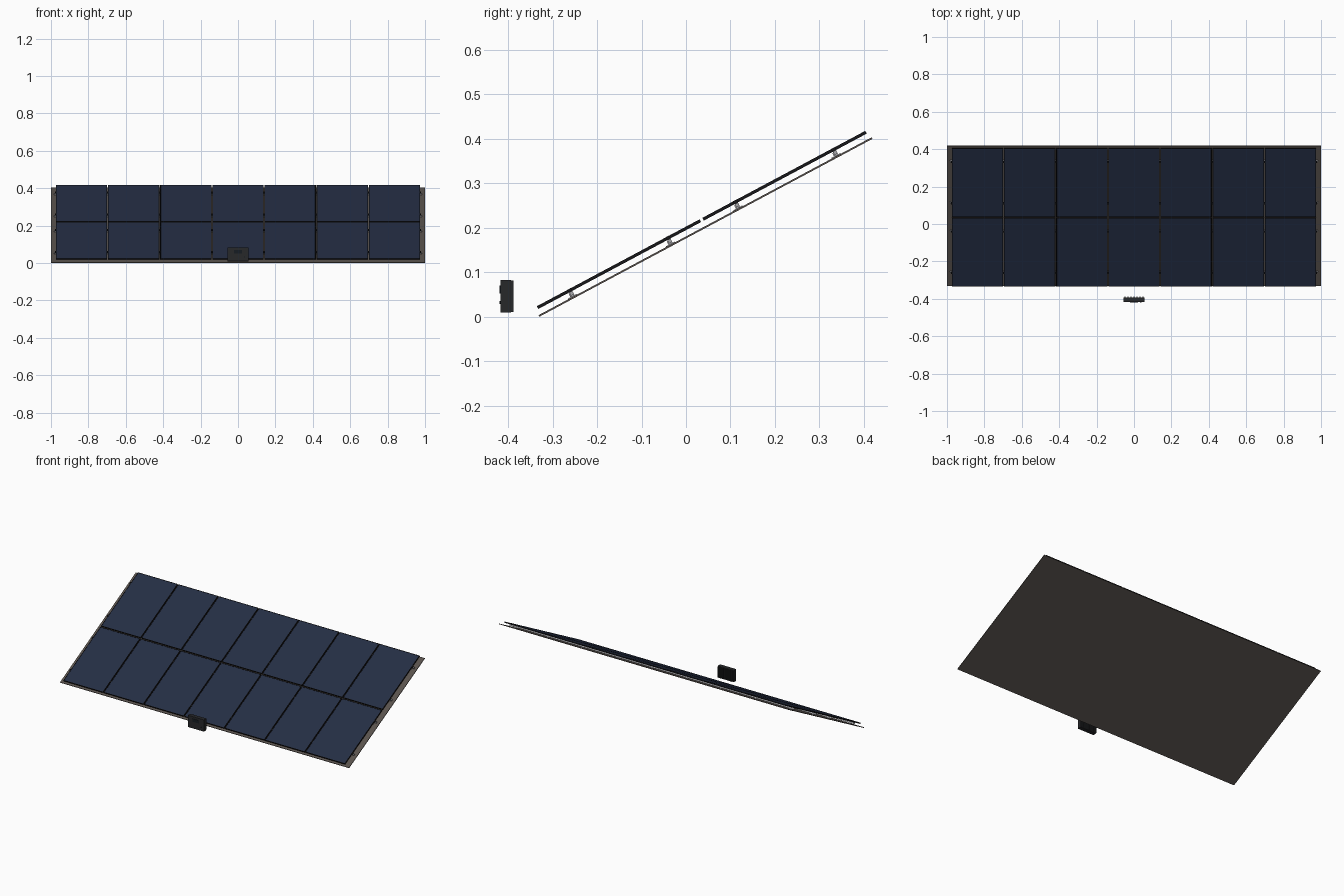
import bpy, bmesh, math
from mathutils import Matrix, Vector

if "Cube" in bpy.data.objects:
    bpy.data.objects.remove(bpy.data.objects["Cube"])

TILT = math.radians(28.1)
ROOF = Matrix.Translation((0, 0.044, 0.2018)) @ Matrix.Rotation(TILT, 4, 'X')


def material(name, rgb):
    m = bpy.data.materials.new(name)
    m.diffuse_color = (*rgb, 1)
    m.use_nodes = True
    m.node_tree.nodes["Principled BSDF"].inputs["Base Color"].default_value = m.diffuse_color
    return m


roof_mat = material("roof_brown", (0.10, 0.085, 0.075))
frame_mat = material("frame_black", (0.008, 0.008, 0.009))
glass_mat = material("cell_blue", (0.018, 0.027, 0.058))
metal_mat = material("rail_metal", (0.40, 0.40, 0.42))
case_mat = material("case_dark", (0.020, 0.021, 0.023))
screen_mat = material("screen_dark", (0.008, 0.012, 0.016))


def finish(name, bm, mats, matrix):
    me = bpy.data.meshes.new(name)
    bm.to_mesh(me)
    bm.free()
    for m in mats:
        me.materials.append(m)
    ob = bpy.data.objects.new(name, me)
    ob.matrix_world = matrix
    bpy.context.collection.objects.link(ob)
    return ob


def add_box(bm, lo, hi):
    lo, hi = Vector(lo), Vector(hi)
    mat = Matrix.Translation((lo + hi) / 2) @ Matrix.Diagonal((*(hi - lo), 1))
    bmesh.ops.create_cube(bm, size=1, matrix=mat)


def boxes(name, spans, mat, matrix=Matrix()):
    bm = bmesh.new()
    for lo, hi in spans:
        add_box(bm, lo, hi)
    return finish(name, bm, [mat], matrix)


# Sloping roof sheet
boxes("roof_sheet", [((-1, -0.4245, -0.002), (1, 0.4245, 0.002))], roof_mat, ROOF)

# Panels: dark frame with a slightly recessed blue face
PITCH, W, L = 0.279, 0.274, 0.415
ROWS = (-0.211, 0.211)
for r, v in enumerate(ROWS):
    for c in range(7):
        u = (c - 3) * PITCH
        bm = bmesh.new()
        add_box(bm, (u - W / 2, v - L / 2, 0.0145), (u + W / 2, v + L / 2, 0.0215))
        bm.normal_update()
        top = max(bm.faces, key=lambda f: f.normal.z)
        bmesh.ops.inset_region(bm, faces=[top], thickness=0.004)
        bmesh.ops.inset_region(bm, faces=[top], thickness=0.0003, depth=-0.0008)
        top.material_index = 1
        finish(f"solar_panel_{r + 1}_{c + 1}", bm, [frame_mat, glass_mat], ROOF)

# Rails, roof feet and clamps, four lines across the slope
rail_lines = [v + s * 0.125 for v in ROWS for s in (-1, 1)]
feet_x = [-0.96 + i * 0.24 for i in range(9)]
seams = [(i - 3.5) * PITCH for i in range(8)]
for i, v in enumerate(rail_lines):
    boxes(f"rail_{i + 1}", [((-0.985, v - 0.004, 0.006), (0.985, v + 0.004, 0.0145))],
          metal_mat, ROOF)
    feet = []
    for x in feet_x:
        feet.append(((x - 0.007, v - 0.013, 0.002), (x + 0.007, v + 0.010, 0.0038)))
        feet.append(((x - 0.007, v - 0.0065, 0.0038), (x + 0.007, v - 0.004, 0.0125)))
        feet.append(((x - 0.003, v - 0.004, 0.0038), (x + 0.003, v + 0.004, 0.006)))
    boxes(f"roof_feet_{i + 1}", feet, metal_mat, ROOF)
    boxes(f"panel_clamps_{i + 1}",
          [((x - 0.0025, v - 0.005, 0.0145), (x + 0.0025, v + 0.005, 0.0218)) for x in seams],
          frame_mat, ROOF)

# Inverter box in front of the low edge
case = boxes("inverter_case", [((-0.056, -0.417, 0.009), (0.056, -0.393, 0.083))], case_mat)
bev = case.modifiers.new("soft_edges", 'BEVEL')
bev.width = 0.0015
bev.segments = 2

# Cooling fins on the back
boxes("inverter_fins",
      [((x - 0.0015, -0.3935, 0.011), (x + 0.0015, -0.388, 0.081))
       for x in [-0.052 + k * 0.008 for k in range(14)]], case_mat)

# Display and status button on the front
boxes("inverter_screen", [((-0.022, -0.4190, 0.052), (0.022, -0.4165, 0.070))], screen_mat)
bm = bmesh.new()
bmesh.ops.create_cone(bm, cap_ends=True, segments=16, radius1=0.003, radius2=0.003, depth=0.003,
                      matrix=Matrix.Translation((0.036, -0.418, 0.032)) @
                      Matrix.Rotation(math.pi / 2, 4, 'X'))
finish("inverter_button", bm, [screen_mat], Matrix())
